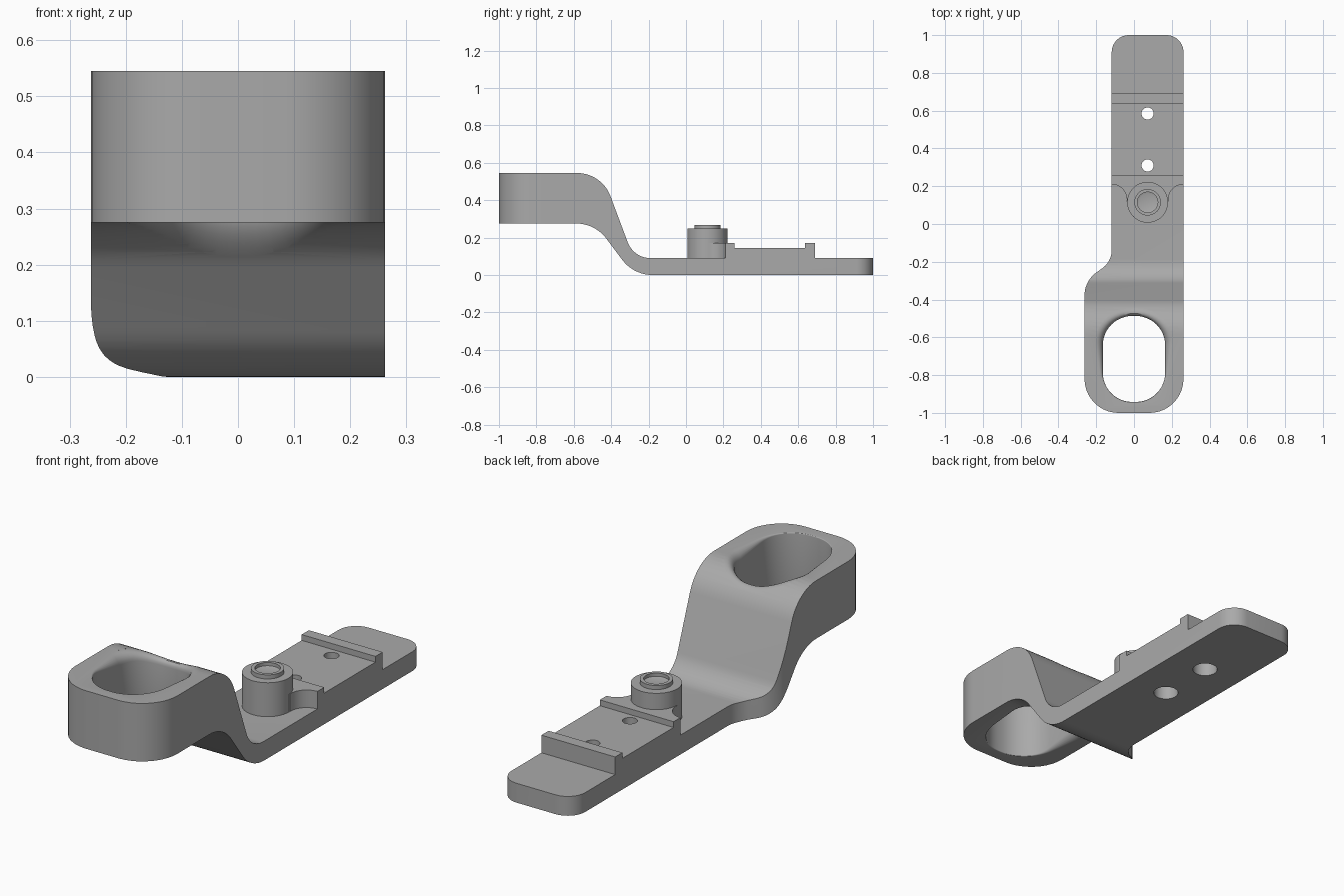
import bpy
import bmesh
from math import pi, cos, sin, tan
from mathutils import Vector

old = bpy.data.objects.get("Cube")
if old:
    bpy.data.objects.remove(old, do_unlink=True)

grey = bpy.data.materials.new("plain grey")
grey.use_nodes = True
COLOUR = (0.4, 0.4, 0.4, 1)
grey.diffuse_color = COLOUR
grey.node_tree.nodes["Principled BSDF"].inputs["Base Color"].default_value = COLOUR


def fillet(corners, steps=10):
    """Turn (a, b, radius) corners into a rounded outline."""
    out = []
    for i, (a, b, r) in enumerate(corners):
        p = Vector((a, b))
        if not r:
            out.append(p)
            continue
        u = (Vector(corners[i - 1][:2]) - p).normalized()
        v = (Vector(corners[(i + 1) % len(corners)][:2]) - p).normalized()
        half = u.angle(v) / 2
        centre = p + (u + v).normalized() * (r / sin(half))
        start = p + u * (r / tan(half)) - centre
        end = p + v * (r / tan(half)) - centre
        sweep = start.angle(end)
        for k in range(steps + 1):
            t = sweep * k / steps
            out.append(centre + (start * sin(sweep - t) + end * sin(t)) / sin(sweep))
    return out


def loft(name, rings):
    """Closed solid through rings of equal vertex count."""
    bm = bmesh.new()
    loops = [[bm.verts.new(p) for p in ring] for ring in rings]
    n = len(loops[0])
    for lo, hi in zip(loops, loops[1:]):
        for i in range(n):
            j = (i + 1) % n
            bm.faces.new((lo[i], lo[j], hi[j], hi[i]))
    bm.faces.new(loops[0][::-1])
    bm.faces.new(loops[-1])
    bmesh.ops.recalc_face_normals(bm, faces=bm.faces)
    mesh = bpy.data.meshes.new(name)
    bm.to_mesh(mesh)
    bm.free()
    mesh.materials.append(grey)
    obj = bpy.data.objects.new(name, mesh)
    bpy.context.collection.objects.link(obj)
    return obj


def round_solid(name, x, y, profile, n=48):
    """Stacked circles; profile is a list of (radius, z)."""
    return loft(name, [[(x + r * cos(2 * pi * i / n), y + r * sin(2 * pi * i / n), z)
                        for i in range(n)] for r, z in profile])


def boolean(obj, other, operation):
    mod = obj.modifiers.new("cut", 'BOOLEAN')
    mod.operation, mod.solver, mod.object = operation, 'EXACT', other
    bpy.context.view_layer.objects.active = obj
    bpy.ops.object.modifier_apply(modifier=mod.name)
    bpy.data.objects.remove(other, do_unlink=True)


# Cranked arm: side profile swept across the width
upper = [(1, 0.09, 0), (0.69, 0.09, 0), (0.69, 0.172, 0), (0.637, 0.172, 0),
         (0.637, 0.145, 0), (0.26, 0.145, 0), (0.26, 0.172, 0), (0.12, 0.172, 0),
         (0.12, 0.09, 0), (-0.28, 0.09, 0.13), (-0.45, 0.545, 0.19), (-1, 0.545, 0)]
lower = [(-1, 0.275, 0), (-0.486, 0.275, 0.2), (-0.28, 0, 0.2), (1, 0, 0)]
side = fillet(upper + lower)
arm = loft("cranked_arm", [[(x, p.x, p.y) for p in side] for x in (-0.4, 0.4)])

# Plan outline trims the arm to its narrow tail and wide head
plan = fillet([(0.262, 1, 0.09), (-0.118, 1, 0.09), (-0.118, -0.2, 0.12),
               (-0.262, -0.3, 0.15), (-0.262, -1, 0.18), (0.262, -1, 0.18)])
boolean(arm, loft("plan", [[(p.x, p.y, z) for p in plan] for z in (-0.5, 1)]), 'INTERSECT')


# Slot with a lip that softens toward the bend
def height_at(points, y):
    for a, b in zip(points, points[1:]):
        if min(a.x, b.x) <= y <= max(a.x, b.x) and a.x != b.x:
            return a.y + (b.y - a.y) * (y - a.x) / (b.x - a.x)
    return points[0].y


top_curve = fillet([(0, 0.09, 0), (-0.28, 0.09, 0.13), (-0.45, 0.545, 0.19), (-1, 0.545, 0)])
low_curve = fillet([(-1, 0.275, 0), (-0.486, 0.275, 0.2), (-0.28, 0, 0.2), (0, 0, 0)])
for curve in (top_curve, low_curve):
    curve.sort(key=lambda p: p.x)
slot = fillet([(0.165, -0.487, 0.155), (-0.165, -0.487, 0.155),
               (-0.165, -0.942, 0.155), (0.165, -0.942, 0.155)], 12)
middle = Vector((0, -0.715))


def slot_ring(curve, sign, grow, depth):
    ring = []
    for p in slot:
        t = min(1, max(0, (p.y + 0.9) / 0.3))
        amount = 0.004 + 0.04 * t * t * (3 - 2 * t)
        core = Vector((0, max(-0.787, min(-0.642, p.y))))
        q = p + (p - core).normalized() * amount * grow
        ring.append((q.x, q.y, height_at(curve, q.y) - sign * amount * depth))
    return ring


angles = [k * pi / 12 for k in range(7)]
rings = [[(x, y, z - 0.2) for x, y, z in slot_ring(low_curve, -1, 1, 0)]]
rings += [slot_ring(low_curve, -1, 1 - sin(a), 1 - cos(a)) for a in angles]
rings += [slot_ring(top_curve, 1, 1 - sin(a), 1 - cos(a)) for a in reversed(angles)]
rings += [[(x, y, z + 0.2) for x, y, z in slot_ring(top_curve, 1, 1, 0)]]
boolean(arm, loft("slot", rings), 'DIFFERENCE')

# Scooped corners either side of the boss
for x in (-0.118, 0.262):
    boolean(arm, round_solid("scoop", x, 0.13, [(0.08, 0.09), (0.08, 0.4)]), 'DIFFERENCE')
boolean(arm, round_solid("boss_seat", 0.072, 0.115, [(0.108, 0.05), (0.108, 0.248)]), 'UNION')

# Screw holes, counterbored from below
for y in (0.31, 0.585):
    boolean(arm, round_solid("hole", 0.072, y, [(0.055, -0.1), (0.055, 0.08),
                                                 (0.032, 0.08), (0.032, 0.3)]), 'DIFFERENCE')

# Raised collar with a shallow stepped socket
collar = round_solid("boss_collar", 0.072, 0.115, [(0.07, 0.24), (0.07, 0.267), (0.054, 0.267),
                                                   (0.054, 0.252), (0.045, 0.249)])

for obj in (arm, collar):
    bpy.ops.object.select_all(action='DESELECT')
    obj.select_set(True)
    bpy.context.view_layer.objects.active = obj
    bpy.ops.object.shade_smooth_by_angle(angle=pi / 6)
